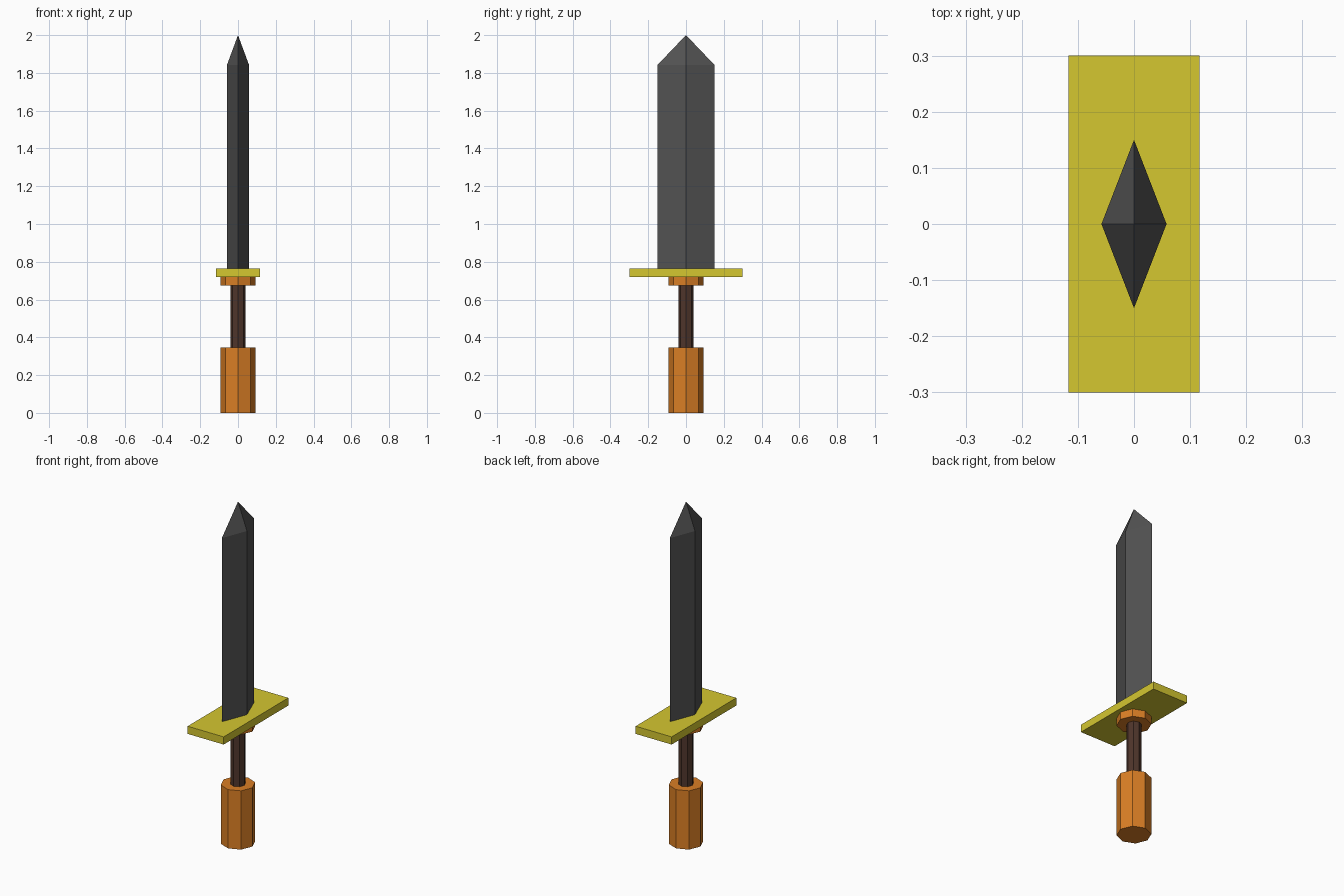
import bpy, bmesh, math

if "Cube" in bpy.data.objects:
    bpy.data.objects.remove(bpy.data.objects["Cube"])


def material(name, rgb):
    m = bpy.data.materials.new(name)
    m.diffuse_color = (*rgb, 1)
    m.use_nodes = True
    m.node_tree.nodes["Principled BSDF"].inputs["Base Color"].default_value = m.diffuse_color
    return m


orange = material("orange", (0.70, 0.21, 0.018))
brown = material("dark brown", (0.078, 0.036, 0.024))
yellow = material("yellow", (0.66, 0.57, 0.03))
grey = material("dark grey", (0.085, 0.085, 0.085))


def prism(name, outline, z0, z1, mat, tip=None):
    """Extrude an xy outline from z0 to z1, optionally ending in a point."""
    bm = bmesh.new()
    low = [bm.verts.new((x, y, z0)) for x, y in outline]
    high = [bm.verts.new((x, y, z1)) for x, y in outline]
    apex = bm.verts.new((0, 0, tip)) if tip else None
    bm.faces.new(low[::-1])
    if not tip:
        bm.faces.new(high)
    n = len(outline)
    for i in range(n):
        j = (i + 1) % n
        bm.faces.new((low[i], low[j], high[j], high[i]))
        if tip:
            bm.faces.new((high[i], high[j], apex))
    mesh = bpy.data.meshes.new(name)
    bm.to_mesh(mesh)
    bm.free()
    mesh.materials.append(mat)
    ob = bpy.data.objects.new(name, mesh)
    bpy.context.collection.objects.link(ob)
    return ob


def octagon(r):
    return [(r * math.cos(i * math.pi / 4), r * math.sin(i * math.pi / 4)) for i in range(8)]


# Handle: pommel, grip and collar
prism("pommel", octagon(0.093), 0, 0.345, orange)
prism("grip", octagon(0.041), 0.345, 0.675, brown)
prism("collar", octagon(0.093), 0.675, 0.72, orange)

# Cross guard
prism("guard", [(-0.117, -0.3), (0.117, -0.3), (0.117, 0.3), (-0.117, 0.3)], 0.72, 0.765, yellow)

# Diamond section blade with pointed tip
prism("blade", [(0.058, 0), (0, 0.15), (-0.058, 0), (0, -0.15)], 0.765, 1.843, grey, tip=2.0)
